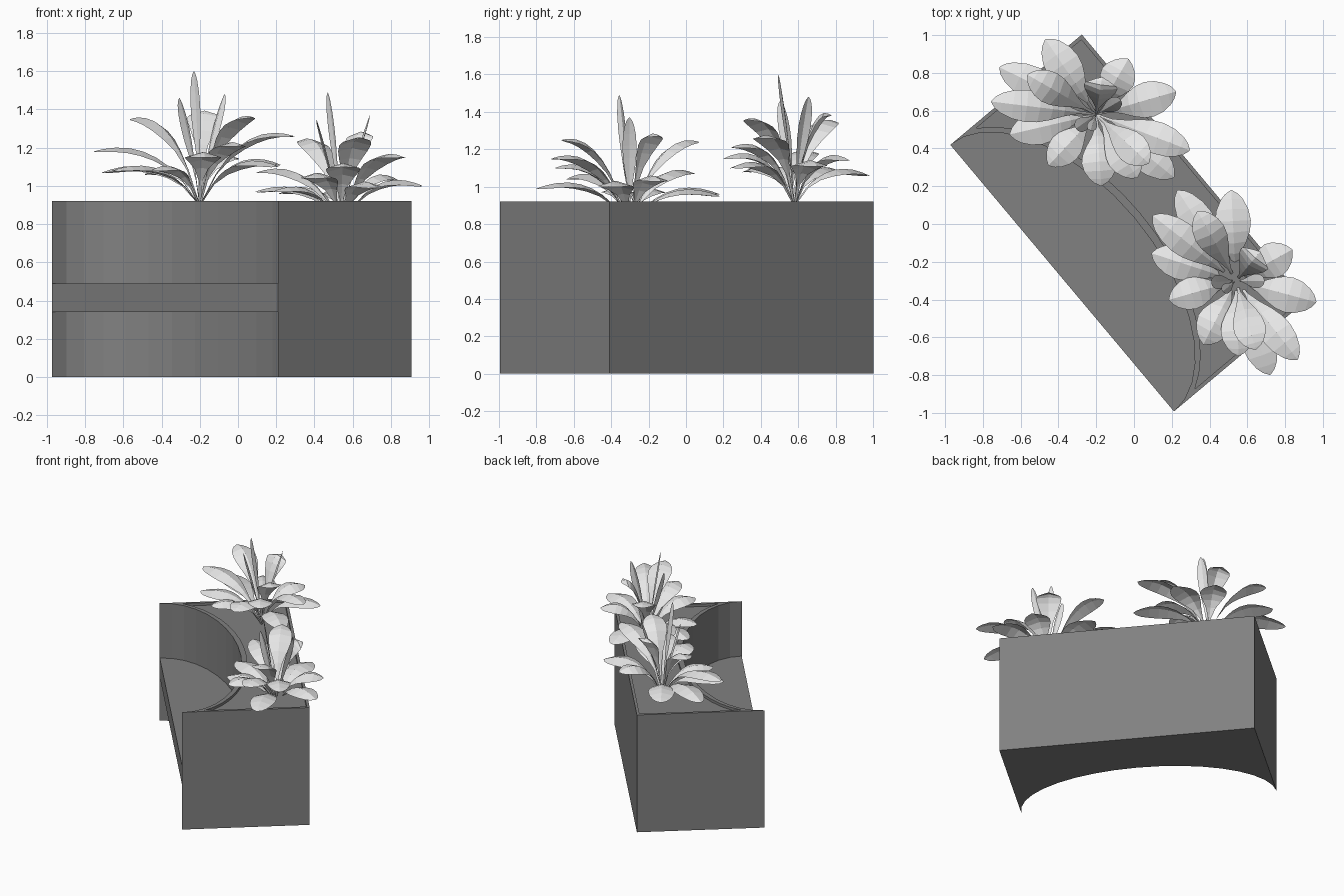
import bpy, bmesh, math
from mathutils import Vector, Matrix

if "Cube" in bpy.data.objects:
    bpy.data.objects.remove(bpy.data.objects["Cube"])


def material(name, grey):
    m = bpy.data.materials.new(name)
    m.use_nodes = True
    col = (grey, grey, grey, 1)
    m.diffuse_color = col
    m.node_tree.nodes["Principled BSDF"].inputs["Base Color"].default_value = col
    return m


concrete = material("dark grey", 0.22)
leaf_mat = material("pale grey", 0.8)


def finish(name, bm, mat, matrix):
    mesh = bpy.data.meshes.new(name)
    bm.to_mesh(mesh)
    bm.free()
    mesh.materials.append(mat)
    obj = bpy.data.objects.new(name, mesh)
    obj.matrix_world = matrix
    bpy.context.collection.objects.link(obj)
    return obj


# Local frame: x along the open side, y towards the straight back wall
HALF, DEPTH, TOP, SOIL, SAG = 0.921, 0.911, 0.92, 0.9, 0.5
frame = Matrix.Translation((-0.382, -0.288, 0)) @ Matrix.Rotation(math.radians(-50), 4, 'Z')


def arc(a, b, limit, n=18):
    """Elliptical arc across the width, cut off at x = +-limit."""
    start = math.acos(limit / a)
    angles = [math.pi - start - (math.pi - 2 * start) * i / n for i in range(n + 1)]
    return [(a * math.cos(t), b * math.sin(t)) for t in angles]


def ring(bm, pts, z):
    return [bm.verts.new((x, y, z)) for x, y in pts]


def bridge(bm, lower, upper):
    n = len(lower)
    for i in range(n):
        j = (i + 1) % n
        bm.faces.new((lower[i], lower[j], upper[j], upper[i]))


# Planter: outer wall, rim, inner wall and recessed soil bed
outer = arc(HALF, SAG, HALF) + [(HALF, DEPTH), (-HALF, DEPTH)]
inner_x, inner_y = HALF - 0.02, DEPTH - 0.02
inner = arc(0.945, SAG + 0.04, inner_x) + [(inner_x, inner_y), (-inner_x, inner_y)]
bm = bmesh.new()
rings = [ring(bm, outer, 0), ring(bm, outer, TOP), ring(bm, inner, TOP), ring(bm, inner, SOIL)]
for low, high in zip(rings, rings[1:]):
    bridge(bm, low, high)
bm.faces.new(rings[0])
bm.faces.new(rings[-1])
bmesh.ops.recalc_face_normals(bm, faces=bm.faces)
finish("planter", bm, concrete, frame)

# Bench seat: slab filling the curved recess
seat = [(x, y + 0.002) for x, y in arc(HALF, SAG, HALF)]
bm = bmesh.new()
low, high = ring(bm, seat, 0.34), ring(bm, seat, 0.49)
bridge(bm, low, high)
bm.faces.new(low)
bm.faces.new(high)
bmesh.ops.recalc_face_normals(bm, faces=bm.faces)
finish("bench_seat", bm, concrete, frame)

# Leaf outline: (position along the leaf, half width)
OUTLINE = [(0, .006), (.2, .01), (.34, .035), (.46, .066), (.58, .088), (.7, .095),
           (.82, .085), (.92, .06), (.97, .035), (1, .004)]


def add_leaf(bm, dx, dy, height, width, arch):
    """Leaf blade ridged along its middle, following an arching quadratic curve."""
    tip = Vector((dx, dy, height))
    ctrl = Vector((dx * 0.4, dy * 0.4, height * 0.6 if arch == 0 else height + arch))
    side = Vector((-dy, dx, 0)).normalized()
    rows = []
    for t, w in OUTLINE:
        p = ctrl * (2 * t * (1 - t)) + tip * (t * t)
        tangent = (ctrl * (1 - 2 * t) + tip * t).normalized()
        up = tangent.cross(side).normalized()
        if up.z < 0:
            up = -up
        w *= width
        rows.append([bm.verts.new(p + side * (w * s) - up * (abs(s) * w * 0.3))
                     for s in (-1, 0, 1)])
    for a, b in zip(rows, rows[1:]):
        for k in range(2):
            bm.faces.new((a[k], a[k + 1], b[k + 1], b[k]))


# Leaf tips: angle in degrees, reach, height, width factor, arch
LEAVES = [
    (154, .57, .17, .95, .12), (173, .56, .28, .9, .1), (124, .48, .16, 1, .12),
    (193, .47, .18, .95, .1), (227, .37, .18, .9, .1), (274, .38, .25, 1, .12),
    (303, .4, .31, .95, .1), (321, .53, .2, .95, .12), (339, .53, .36, .9, .1),
    (16, .44, .21, 1, .12), (60, .34, .24, 1, .12), (150, .42, .45, .9, .07),
    (81, .2, .48, .95, .1), (317, .38, .46, .9, .06), (250, .09, .7, .28, 0),
    (30, .15, .58, .4, 0), (215, .13, .56, .4, 0),
]


def plant(name, matrix):
    bm = bmesh.new()
    for angle, reach, height, width, arch in LEAVES:
        a = math.radians(angle)
        add_leaf(bm, reach * math.cos(a), reach * math.sin(a), height, width, arch)
    finish(name, bm, leaf_mat, matrix)


# Two copies of the plant, the second turned and set deeper
plant("back_plant", Matrix.Translation((-0.2, 0.58, 0.9)))
plant("front_plant", Matrix.Translation((0.54, -0.3, 0.79)) @ Matrix.Rotation(math.radians(-31), 4, 'Z'))
